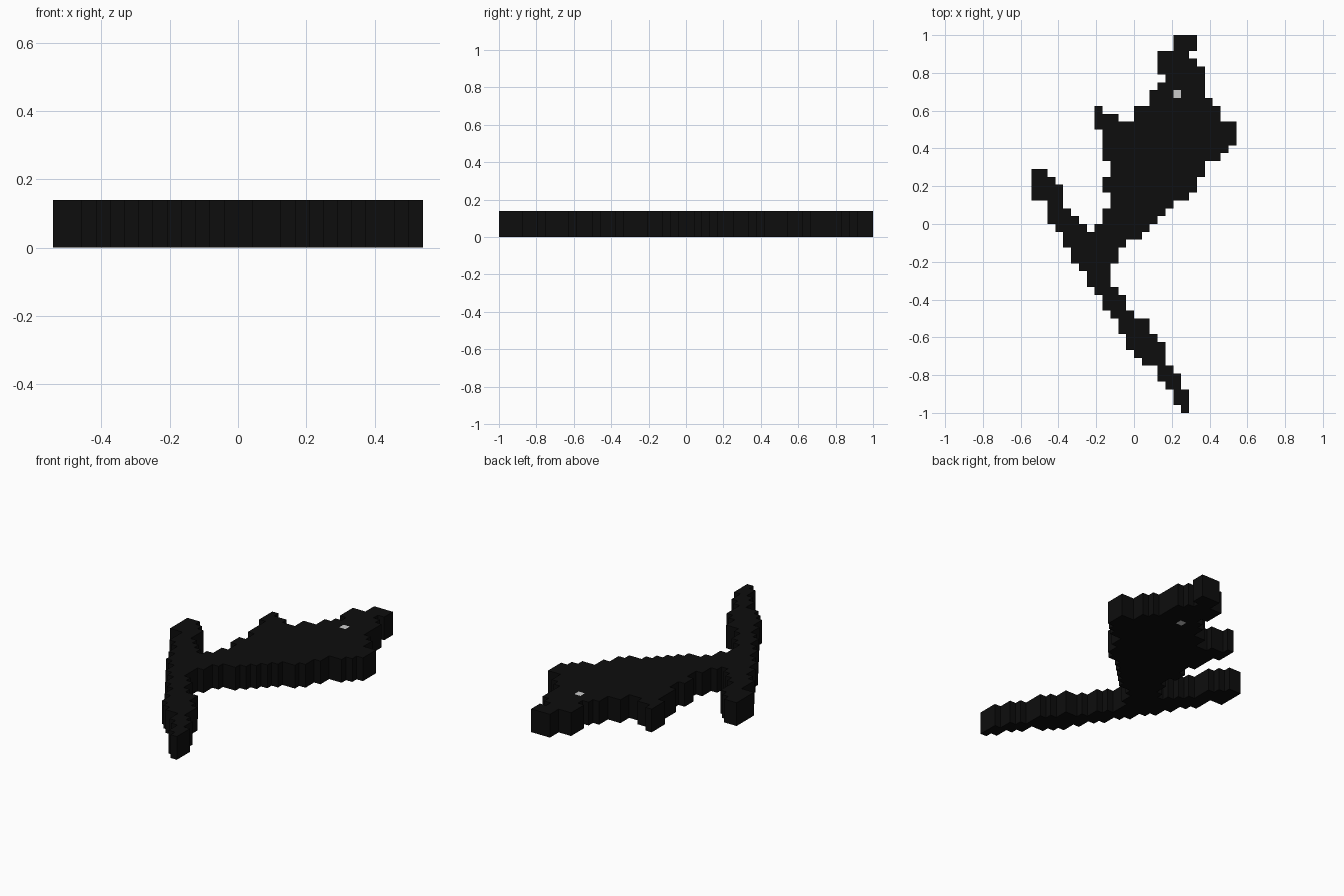
import bpy
import bmesh
from mathutils import Matrix, Vector

default_cube = bpy.data.objects.get("Cube")
if default_cube:
    bpy.data.objects.remove(default_cube, do_unlink=True)

# The figure is a flat pixel silhouette of square cells, given a thickness
ROWS, COLUMNS = 48, 26
CELL = 2 / ROWS
THICKNESS = 0.14


def make_material(name, value):
    material = bpy.data.materials.new(name)
    material.use_nodes = True
    colour = (value, value, value, 1)
    material.diffuse_color = colour
    shader = material.node_tree.nodes["Principled BSDF"]
    shader.inputs["Base Color"].default_value = colour
    return material


def add_slab(bm, row, height, left, right):
    """Add one box covering a run of cells, counted from the top left."""
    centre = Vector((
        ((left + right) / 2 - COLUMNS / 2) * CELL,
        (ROWS / 2 - row - height / 2) * CELL,
        THICKNESS / 2,
    ))
    size = Vector(((right - left) * CELL, height * CELL, THICKNESS))
    matrix = Matrix.Translation(centre) @ Matrix.Diagonal(size).to_4x4()
    bmesh.ops.create_cube(bm, size=1, matrix=matrix)


def make_part(name, first_row, steps, material):
    """Stack steps of (row count, left column, right column) downwards."""
    bm = bmesh.new()
    row = first_row
    for height, left, right in steps:
        add_slab(bm, row, height, left, right)
        row += height
    mesh = bpy.data.meshes.new(name)
    bm.to_mesh(mesh)
    bm.free()
    mesh.materials.append(material)
    part = bpy.data.objects.new(name, mesh)
    bpy.context.collection.objects.link(part)
    return part


black = make_material("black", 0.004)
light_grey = make_material("light grey", 0.6)

# Head, with the row around the eye left open for it
make_part("head", 0, [
    (2, 18, 21), (1, 16, 20), (1, 16, 21), (1, 16, 22),
    (1, 17, 22), (1, 16, 22),
], black)
make_part("cheek_left_side", 7, [(1, 19, 22)], black)
make_part("cheek_right_side", 7, [(1, 15, 18)], black)
make_part("eye", 7, [(1, 18, 19)], light_grey)

# Broad body, tapering down to the hips
make_part("body", 8, [
    (1, 15, 23), (2, 13, 24), (1, 8, 26), (2, 9, 26), (1, 9, 25),
    (1, 9, 24), (2, 10, 22), (2, 9, 21), (1, 10, 20), (1, 10, 18),
    (1, 9, 17), (1, 9, 16), (1, 8, 15),
], black)

# Small hand sticking out of the body
make_part("hand", 9, [(1, 8, 9), (1, 8, 11)], black)

# Upper end of the long diagonal limb
make_part("upper_limb", 17, [
    (1, 0, 2), (1, 0, 3), (2, 0, 4), (1, 2, 4),
    (1, 2, 5), (1, 2, 6), (1, 3, 7),
], black)

# Joint where the body meets the limb
make_part("limb_joint", 25, [
    (1, 4, 14), (1, 4, 12), (2, 5, 11), (1, 6, 10), (2, 7, 10),
], black)

# Lower end of the limb, running to a point
make_part("lower_limb", 32, [
    (1, 8, 11), (2, 9, 12), (1, 10, 13), (2, 11, 15), (1, 12, 16),
    (1, 12, 17), (1, 13, 17), (1, 14, 17), (1, 16, 18), (1, 16, 19),
    (1, 17, 19), (2, 18, 20), (1, 19, 20),
], black)
